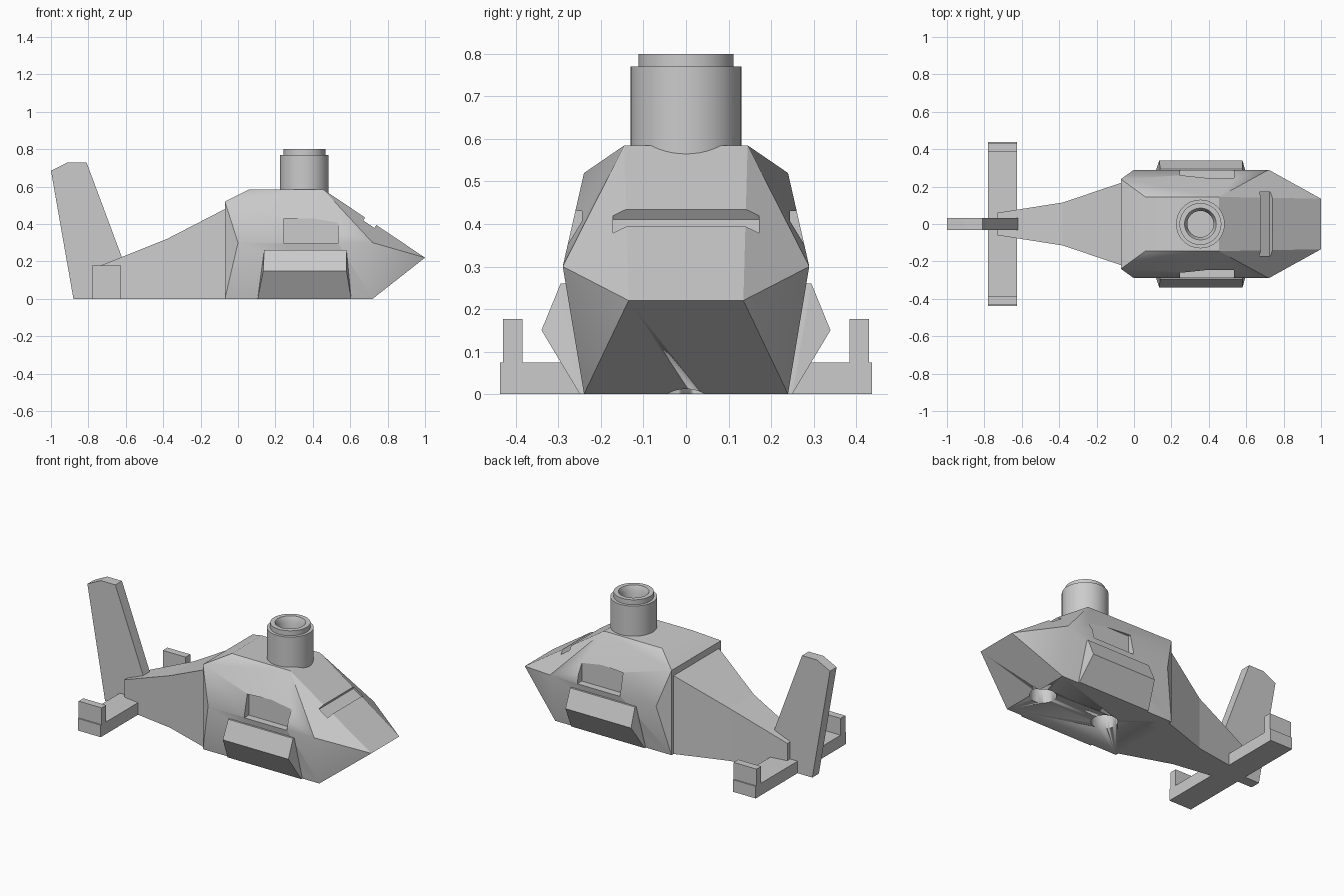
import bpy, bmesh, math
from mathutils import Vector, Matrix

cube = bpy.data.objects.get("Cube")
if cube:
    bpy.data.objects.remove(cube, do_unlink=True)

grey = bpy.data.materials.new("light_grey")
grey.use_nodes = True
COLOR = (0.6, 0.6, 0.6, 1)
grey.diffuse_color = COLOR
grey.node_tree.nodes["Principled BSDF"].inputs["Base Color"].default_value = COLOR


def finish(name, bm, smooth=True):
    bmesh.ops.recalc_face_normals(bm, faces=bm.faces[:])
    mesh = bpy.data.meshes.new(name)
    bm.to_mesh(mesh)
    bm.free()
    mesh.materials.append(grey)
    ob = bpy.data.objects.new(name, mesh)
    bpy.context.collection.objects.link(ob)
    if smooth:
        bpy.ops.object.select_all(action='DESELECT')
        ob.select_set(True)
        bpy.context.view_layer.objects.active = ob
        bpy.ops.object.shade_smooth_by_angle(angle=math.radians(30))
    return ob


def hull(name, points, smooth=False):
    """Convex solid around a few corner points."""
    bm = bmesh.new()
    for p in points:
        bm.verts.new(p)
    bmesh.ops.convex_hull(bm, input=bm.verts[:])
    bmesh.ops.dissolve_limit(bm, angle_limit=0.01, verts=bm.verts[:], edges=bm.edges[:])
    return finish(name, bm, smooth)


def box(name, x, y, z):
    return hull(name, [(a, b, c) for a in x for b in y for c in z])


def both(points):
    return [(x, s * y, z) for x, y, z in points for s in (1, -1)]


def lathe(name, profile, x, segments=48):
    """Spin a radius/height profile about a vertical axis."""
    bm = bmesh.new()
    vs = [bm.verts.new((r, 0, z)) for r, z in profile]
    es = [bm.edges.new(pair) for pair in zip(vs, vs[1:])]
    bmesh.ops.spin(bm, geom=vs + es, axis=(0, 0, 1), cent=(0, 0, 0),
                   angle=math.tau, steps=segments)
    bmesh.ops.remove_doubles(bm, verts=bm.verts[:], dist=0.0001)
    bmesh.ops.translate(bm, verts=bm.verts[:], vec=(x, 0, 0))
    return finish(name, bm)


def cut(target, cutter):
    cutter.hide_render = True
    cutter.hide_viewport = True
    cutter.display_type = 'WIRE'
    mod = target.modifiers.new(cutter.name, 'BOOLEAN')
    mod.operation = 'DIFFERENCE'
    mod.solver = 'EXACT'
    mod.object = cutter


# Faceted cabin
cabin = hull("cabin", both([
    (-0.07, 0.24, 0), (0.72, 0.24, 0),
    (0, 0.29, 0.3), (0.72, 0.29, 0.3),
    (1, 0.135, 0.22), (-0.07, 0.24, 0.52),
    (0.06, 0.145, 0.585), (0.455, 0.145, 0.585)]), smooth=True)

# Side window recesses
for side, s in (("left", 1), ("right", -1)):
    cut(cabin, box(side + "_window_cutter", (0.245, 0.535), (s * 0.245, s * 0.4), (0.295, 0.43)))

# Windscreen slot, square to the sloping nose
slot = box("windscreen_slot_cutter", (-0.036, 0.036), (-0.172, 0.172), (-0.03, 0.1))
slot.data.transform(Matrix.Translation((0.71, 0, 0.415)) @ Matrix.Rotation(math.atan(0.67), 4, 'Y'))
cut(cabin, slot)

# Round sockets in the floor
for label, x in (("front", 0.66), ("rear", 0.215)):
    cut(cabin, lathe(label + "_socket_cutter",
                     [(0, -0.1), (0.075, -0.1), (0.075, 0.09), (0, 0.09)], x))

# Hollow rotor mast
lathe("rotor_mast", [(0, 0.5), (0.13, 0.5), (0.13, 0.77), (0.112, 0.77), (0.112, 0.8),
                     (0.085, 0.8), (0.07, 0.77), (0.07, 0.68), (0, 0.68)], 0.355)

# Tail boom, tapering in two stages
bm = bmesh.new()
rings = []
for x, w, h in ((0, 0.235, 0.51), (-0.07, 0.22, 0.48), (-0.38, 0.115, 0.32), (-0.73, 0.06, 0.18)):
    rings.append([bm.verts.new((x, y, z)) for y, z in ((-w, 0), (w, 0), (w, h), (-w, h))])
for a, b in zip(rings, rings[1:]):
    for i in range(4):
        j = (i + 1) % 4
        bm.faces.new((a[i], a[j], b[j], b[i]))
bm.faces.new(rings[0])
bm.faces.new(rings[-1])
finish("tail_boom", bm, smooth=False)

# Upright fin
hull("tail_fin", both([(-0.88, 0.032, 0), (-1, 0.032, 0.685), (-0.91, 0.032, 0.73),
                       (-0.81, 0.032, 0.73), (-0.62, 0.032, 0.22), (-0.62, 0.032, 0)]))

# Tailplane with end plates
box("tailplane", (-0.78, -0.625), (-0.438, 0.438), (0, 0.074))
for side, s in (("left", 1), ("right", -1)):
    box(side + "_end_plate", (-0.78, -0.625), (s * 0.385, s * 0.43), (0.074, 0.177))

    # Wedge shaped side pods
    hull(side + "_pod", [(x, s * y, z) for lo, hi, y, z in (
        (0.105, 0.605, 0.2, 0), (0.105, 0.605, 0.25, 0),
        (0.135, 0.58, 0.34, 0.15), (0.14, 0.58, 0.295, 0.26),
        (0.14, 0.58, 0.2, 0.26)) for x in (lo, hi)])
